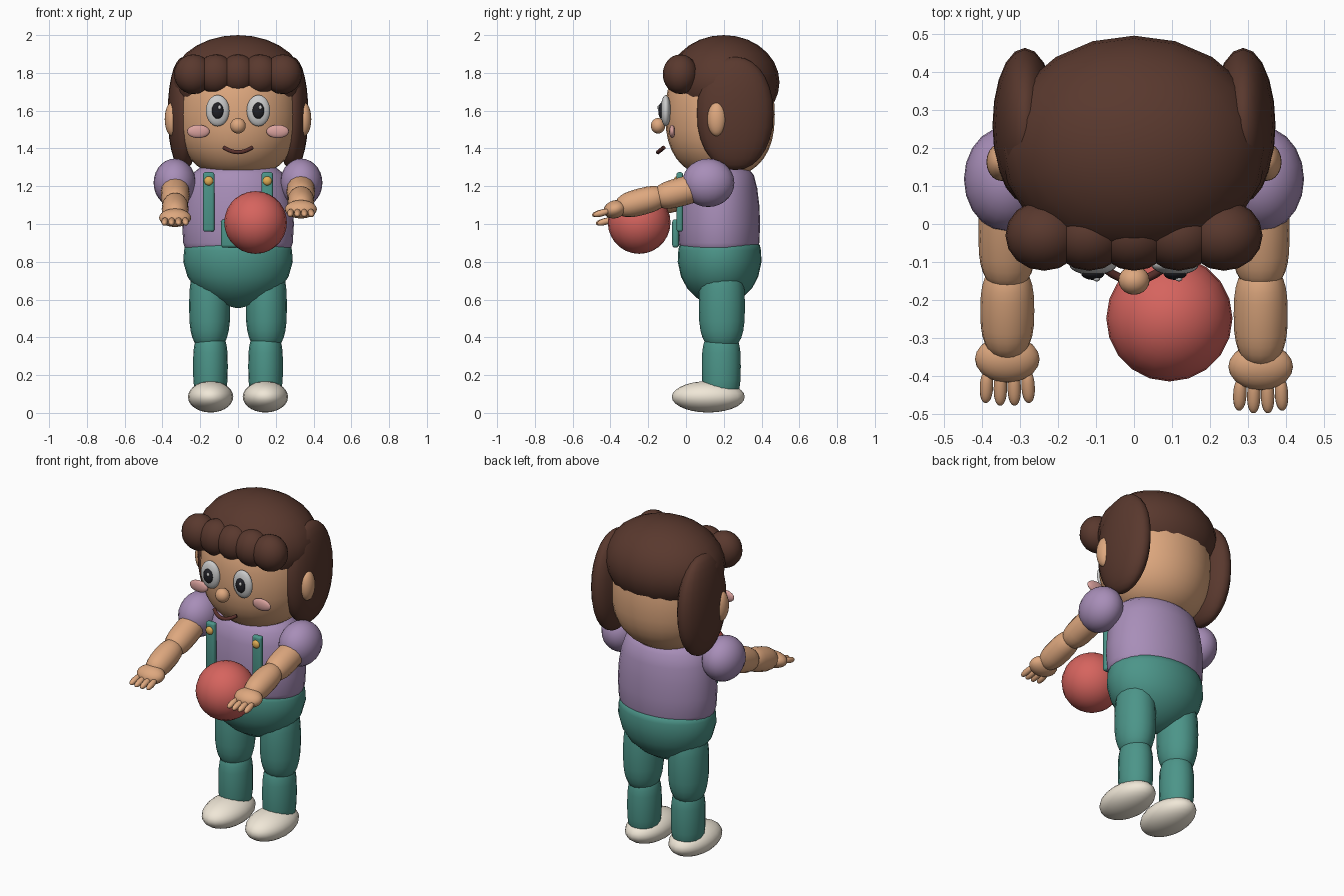
import bpy, bmesh, math
from mathutils import Vector, Matrix

if "Cube" in bpy.data.objects:
    bpy.data.objects.remove(bpy.data.objects["Cube"])


def material(name, rgb):
    m = bpy.data.materials.new(name)
    m.diffuse_color = (*rgb, 1)
    m.use_nodes = True
    m.node_tree.nodes["Principled BSDF"].inputs["Base Color"].default_value = m.diffuse_color
    return m


SKIN = material("skin", (0.73, 0.39, 0.21))
HAIR = material("hair", (0.10, 0.04, 0.027))
SHIRT = material("shirt", (0.39, 0.27, 0.48))
TEAL = material("teal", (0.072, 0.30, 0.25))
RED = material("red", (0.67, 0.127, 0.112))
CREAM = material("cream", (0.87, 0.80, 0.68))
WHITE = material("white", (0.9, 0.9, 0.9))
DARK = material("dark", (0.015, 0.015, 0.02))
PINK = material("pink", (0.70, 0.36, 0.34))
LIP = material("lip", (0.10, 0.03, 0.025))
GOLD = material("gold", (0.75, 0.42, 0.09))


def finish(name, bm, mat, matrix=Matrix(), smooth=True):
    me = bpy.data.meshes.new(name)
    bmesh.ops.recalc_face_normals(bm, faces=bm.faces[:])
    for f in bm.faces:
        f.smooth = smooth
    bm.to_mesh(me)
    bm.free()
    me.materials.append(mat)
    ob = bpy.data.objects.new(name, me)
    ob.matrix_world = matrix
    bpy.context.collection.objects.link(ob)
    return ob


def blob(name, c, r, mat, n=2.0, rot=None, seg=20, rings=14):
    """Ellipsoid; n above 2 makes it squarer along its own z axis."""
    bm = bmesh.new()
    bmesh.ops.create_uvsphere(bm, u_segments=seg, v_segments=rings, radius=1)
    for v in bm.verts:
        rho = math.hypot(v.co.x, v.co.y)
        k = rho ** (2 / n - 1) if rho > 1e-5 else 0
        z = math.copysign(abs(v.co.z) ** (2 / n), v.co.z)
        v.co = Vector((v.co.x * k * r[0], v.co.y * k * r[1], z * r[2]))
    return finish(name, bm, mat, Matrix.Translation(c) @ (rot or Matrix()))


def limb(name, a, b, r, mat, n=2.5, seg=16):
    """Barrel-shaped limb section between two points."""
    a, b = Vector(a), Vector(b)
    rot = (b - a).to_track_quat('Z', 'Y').to_matrix().to_4x4()
    return blob(name, (a + b) / 2, (r, r, (b - a).length / 2), mat, n, rot, seg)


def lathe(name, profile, cy, depth, mat, seg=28):
    """Elliptical stack of rings from (z, half width) points."""
    bm = bmesh.new()
    rings = [[bm.verts.new((w * math.cos(t), cy + w * depth * math.sin(t), z))
              for t in (2 * math.pi * i / seg for i in range(seg))]
             for z, w in profile]
    for lo, hi in zip(rings, rings[1:]):
        for i in range(seg):
            j = (i + 1) % seg
            bm.faces.new((lo[i], lo[j], hi[j], hi[i]))
    bm.faces.new(rings[0])
    bm.faces.new(rings[-1])
    return finish(name, bm, mat)


def box(name, c, size, mat, bevel):
    bm = bmesh.new()
    bmesh.ops.create_cube(bm, size=1)
    bmesh.ops.scale(bm, vec=size, verts=bm.verts[:])
    bmesh.ops.bevel(bm, geom=bm.edges[:], offset=bevel, segments=3,
                    profile=0.5, affect='EDGES')
    return finish(name, bm, mat, Matrix.Translation(c))


# Torso and trousers
lathe("torso", [(0.84, 0.27), (0.90, 0.29), (1.0, 0.296), (1.1, 0.29), (1.19, 0.275),
                (1.26, 0.25), (1.30, 0.2), (1.32, 0.1)], 0.175, 0.735, SHIRT)
lathe("pelvis", [(0.555, 0.01), (0.575, 0.09), (0.61, 0.16), (0.66, 0.225), (0.72, 0.267),
                 (0.80, 0.29), (0.86, 0.286), (0.89, 0.278), (0.92, 0.2)],
      0.178, 0.765, TEAL)
box("bib_pocket", (0, -0.055, 0.95), (0.18, 0.036, 0.15), TEAL, 0.015)

# Head and hair
blob("head", (0, 0.18, 1.58), (0.32, 0.29, 0.335), SKIN, n=2.4, seg=28, rings=18)
blob("hair_cap", (0, 0.2, 1.75), (0.35, 0.295, 0.25), HAIR)
for i in range(-2, 3):
    blob("fringe_curl", (i * 0.118, -0.03, 1.793), (0.102, 0.093, 0.105), HAIR, seg=16, rings=12)

# Nose and mouth
blob("nose", (0, -0.148, 1.52), (0.041, 0.038, 0.041), SKIN)
cu = bpy.data.curves.new("mouth", 'CURVE')
cu.dimensions = '3D'
cu.bevel_depth = 0.011
cu.bevel_resolution = 2
cu.use_fill_caps = True
sp = cu.splines.new('POLY')
sp.points.add(8)
for i, p in enumerate(sp.points):
    t = i / 4 - 1
    p.co = (0.075 * t, -0.148 + 0.03 * t * t, 1.38 + 0.025 * t * t, 1)
cu.materials.append(LIP)
bpy.context.collection.objects.link(bpy.data.objects.new("mouth", cu))

# Mirrored parts
for s in (-1, 1):
    # Face
    blob("eye_white", (s * 0.108, -0.107, 1.6), (0.062, 0.027, 0.083), WHITE)
    blob("pupil", (s * 0.108, -0.129, 1.6), (0.031, 0.018, 0.043), DARK)
    blob("eye_glint", (s * 0.108 + 0.01, -0.145, 1.617), (0.009, 0.006, 0.011), WHITE, seg=12, rings=8)
    blob("cheek", (s * 0.21, -0.073, 1.49), (0.06, 0.016, 0.035), PINK)
    blob("ear", (s * 0.348, 0.163, 1.555), (0.04, 0.05, 0.09), SKIN)
    blob("side_hair", (s * 0.287, 0.26, 1.585), (0.085, 0.203, 0.3), HAIR, n=2.1)
    # Braces
    box("strap", (s * 0.155, -0.033, 1.117), (0.06, 0.034, 0.315), TEAL, 0.012)
    blob("strap_button", (s * 0.155, -0.05, 1.228), (0.024, 0.015, 0.024), GOLD, seg=16, rings=10)
    # Legs
    limb("thigh", (s * 0.15, 0.19, 0.33), (s * 0.15, 0.19, 0.80), 0.109, TEAL, 2.8).scale = (1, 1.12, 1)
    limb("shin", (s * 0.146, 0.187, 0.06), (s * 0.146, 0.187, 0.43), 0.092, TEAL, 3.2).scale = (1, 1.12, 1)
    blob("shoe", (s * 0.145, 0.118, 0.085), (0.12, 0.193, 0.083), CREAM)
    # Arms: the +x arm is held a little higher and further forward
    up, fwd = (0.045, 0.02) if s > 0 else (0, 0)
    x = s * 0.333
    elbow = Vector((x, -0.14, 1.11 + up * 0.7))
    wrist = Vector((x, -0.33 - fwd, 1.045 + up))
    blob("sleeve", (s * 0.335, 0.118, 1.218), (0.112, 0.138, 0.128), SHIRT)
    limb("upper_arm", (x, 0.12, 1.21), elbow + Vector((0, -0.025, -0.008)), 0.076, SKIN, 3)
    limb("forearm", elbow + Vector((0, 0.035, 0.012)), wrist + Vector((0, -0.02, -0.007)), 0.071, SKIN, 2.7)
    hand = wrist + Vector((0, -0.025, -0.012))
    tilt = Matrix.Rotation(0.3, 4, 'X')
    blob("hand", hand, (0.085, 0.063, 0.047), SKIN, rot=tilt)
    for k in (-1.5, -0.5, 0.5, 1.5):
        base = hand + Vector((k * 0.035, -0.03, -0.008))
        reach = 0.092 if abs(k) < 1 else 0.085
        limb("finger", base, base + Vector((k * 0.003, -reach, -0.024)), 0.0175, SKIN, 2.3, 12)

# Ball
blob("ball", (0.093, -0.248, 1.008), (0.166, 0.166, 0.166), RED)
